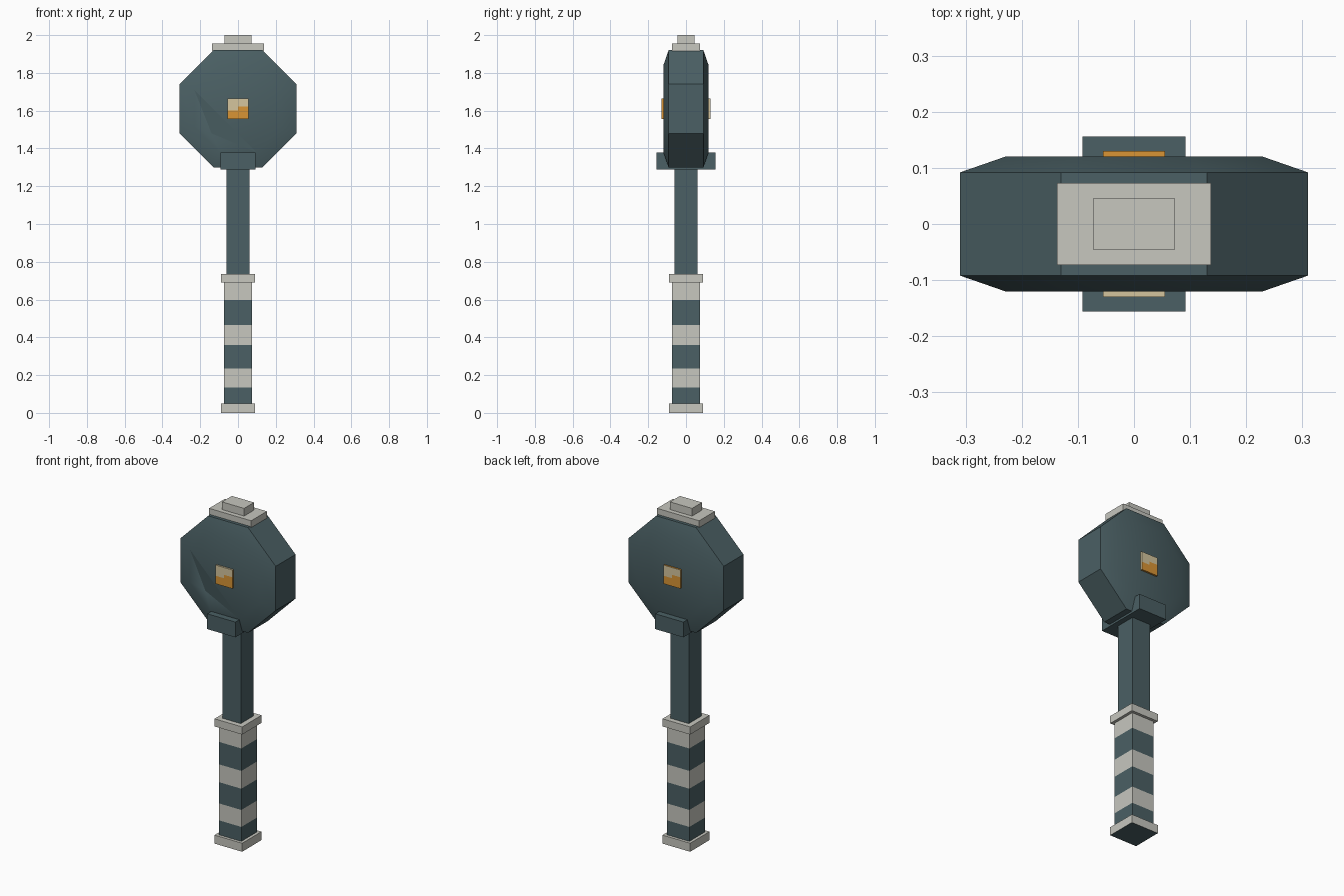
import bpy
import bmesh
import math
from mathutils import Vector

cube = bpy.data.objects.get("Cube")
if cube:
    bpy.data.objects.remove(cube, do_unlink=True)


def make_material(name, rgb):
    mat = bpy.data.materials.new(name)
    mat.use_nodes = True
    mat.diffuse_color = (*rgb, 1)
    mat.node_tree.nodes["Principled BSDF"].inputs["Base Color"].default_value = (*rgb, 1)
    return mat


TEAL = make_material("dark teal", (0.070, 0.117, 0.128))
PALE = make_material("pale grey", (0.570, 0.570, 0.520))
ORANGE = make_material("orange", (0.70, 0.30, 0.035))
TAN = make_material("tan", (0.66, 0.56, 0.34))


def finish(name, bm, mats):
    mesh = bpy.data.meshes.new(name)
    bmesh.ops.recalc_face_normals(bm, faces=bm.faces)
    bm.to_mesh(mesh)
    bm.free()
    for mat in mats:
        mesh.materials.append(mat)
    obj = bpy.data.objects.new(name, mesh)
    bpy.context.collection.objects.link(obj)
    return obj


def block(name, half_x, half_y, z0, z1, mats, cuts=(), rule=None):
    """Box with optional horizontal cuts and a rule choosing each face's material."""
    bm = bmesh.new()
    bmesh.ops.create_cube(bm, size=1)
    for v in bm.verts:
        v.co = (v.co.x * 2 * half_x, v.co.y * 2 * half_y, z0 + (v.co.z + 0.5) * (z1 - z0))
    for z in cuts:
        bmesh.ops.bisect_plane(bm, geom=bm.verts[:] + bm.edges[:] + bm.faces[:],
                               plane_co=(0, 0, z), plane_no=(0, 0, 1))
    bm.normal_update()
    if rule:
        for f in bm.faces:
            f.material_index = rule(f)
    return finish(name, bm, mats)


# Handle: pommel, striped grip, ring and shaft
block("pommel", 0.09, 0.09, 0, 0.05, [PALE, TEAL], rule=lambda f: int(f.normal.z < -0.5))
stripes = [0.135, 0.235, 0.36, 0.465, 0.597]
block("grip", 0.073, 0.073, 0.05, 0.69, [TEAL, PALE], stripes,
      lambda f: sum(f.calc_center_median().z > z for z in stripes) % 2)
block("grip_ring", 0.09, 0.09, 0.69, 0.735, [PALE])
block("shaft", 0.06, 0.06, 0.735, 1.31, [TEAL])
block("head_collar", 0.092, 0.156, 1.288, 1.378, [TEAL])

# Octagonal head with sloped rims and a chipped front face
CENTRE = Vector((0, 0, 1.61))
outline = [(0.13, 0.31), (0.31, 0.13), (0.31, -0.13), (0.13, -0.31),
           (-0.13, -0.31), (-0.31, -0.13), (-0.31, 0.13), (-0.13, 0.31)]
bm = bmesh.new()
rings = []
for y, scale in ((-0.12, 0.74), (-0.092, 1), (0.092, 1), (0.12, 0.74)):
    rings.append([bm.verts.new(CENTRE + Vector((x * scale, y, z * scale))) for x, z in outline])
for a, b in zip(rings, rings[1:]):
    for i in range(8):
        j = (i + 1) % 8
        bm.faces.new((a[i], a[j], b[j], b[i]))
bm.faces.new(rings[3])
front = rings[0]
bm.faces.new([front[i] for i in (0, 1, 2, 3, 6, 7)])
chip = bm.verts.new((-0.14, -0.103, 1.48))
for i in range(3, 6):
    bm.faces.new((front[i], front[i + 1], chip))
bm.faces.new((front[6], front[3], chip))
for pair in ((front[3], front[6]), (front[3], chip), (front[6], chip)):
    bm.edges.get(pair).smooth = False
head = finish("head", bm, [TEAL])
bpy.ops.object.select_all(action="DESELECT")
head.select_set(True)
bpy.context.view_layer.objects.active = head
bpy.ops.object.shade_smooth_by_angle(angle=math.radians(30))

# Stepped cap on top of the head
block("cap_base", 0.137, 0.073, 1.915, 1.955, [PALE])
block("cap_top", 0.072, 0.046, 1.955, 2.0, [PALE])


# Square inlays: tan above, orange below, the split stepping up on one side
def inlay(name, side):
    bm = bmesh.new()
    bmesh.ops.create_cube(bm, size=1)
    for v in bm.verts:
        v.co = (v.co.x * 0.11, side * 0.123 + v.co.y * 0.015, 1.61 + v.co.z * 0.11)
    for co, no in (((0, 0, 1.602), (0, 0, 1)), ((0, 0, 1.622), (0, 0, 1)), ((0, 0, 0), (1, 0, 0))):
        bmesh.ops.bisect_plane(bm, geom=bm.verts[:] + bm.edges[:] + bm.faces[:],
                               plane_co=co, plane_no=no)
    bm.normal_update()
    for f in bm.faces:
        c = f.calc_center_median()
        right = c.x * -side > 0
        orange = c.z < (1.622 if right else 1.602)
        if abs(f.normal.x) > 0.5:
            orange = right
        elif f.normal.z > 0.5:
            orange = side > 0
        f.material_index = int(orange)
    return finish(name, bm, [TAN, ORANGE])


inlay("front_inlay", -1)
inlay("back_inlay", 1)
